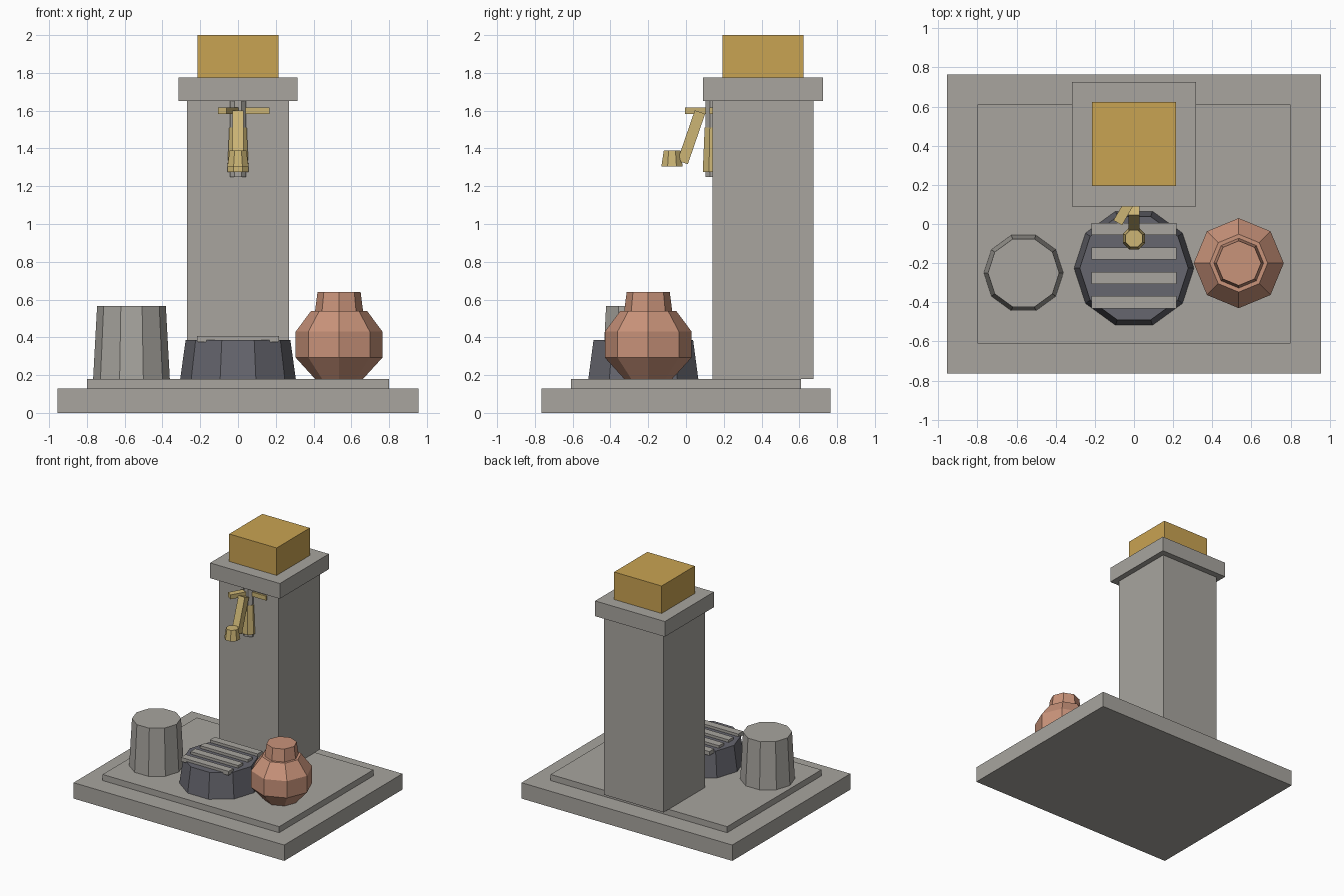
import bpy, bmesh, math
from mathutils import Matrix, Vector

default = bpy.data.objects.get("Cube")
if default:
    bpy.data.objects.remove(default, do_unlink=True)


def material(name, *rgb):
    """Flat material from 0-255 sRGB values."""
    col = [((c / 255 + 0.055) / 1.055) ** 2.4 for c in rgb] + [1.0]
    m = bpy.data.materials.new(name)
    m.use_nodes = True
    m.diffuse_color = col
    m.node_tree.nodes["Principled BSDF"].inputs["Base Color"].default_value = col
    return m


STONE = material("stone grey", 168, 165, 159)
DARK = material("dark slate", 102, 102, 110)
GOLD = material("gold", 201, 163, 82)
BRASS = material("pale brass", 204, 181, 117)
CLAY = material("terracotta", 201, 147, 122)


def finish(name, bm, mat):
    bmesh.ops.recalc_face_normals(bm, faces=bm.faces)
    mesh = bpy.data.meshes.new(name)
    bm.to_mesh(mesh)
    bm.free()
    mesh.materials.append(mat)
    obj = bpy.data.objects.new(name, mesh)
    bpy.context.collection.objects.link(obj)
    return obj


def box(name, mat, x, y, z, turn=None):
    """Box from (min, max) ranges, optionally placed by a matrix."""
    bm = bmesh.new()
    bmesh.ops.create_cube(bm, size=1)
    for v in bm.verts:
        v.co = Vector([r[0] + (c + 0.5) * (r[1] - r[0]) for c, r in zip(v.co, (x, y, z))])
    if turn:
        bm.transform(turn)
    return finish(name, bm, mat)


def lathe(name, mat, x, y, sides, profile, spin=0.0):
    """Closed faceted solid from (radius, height) rings."""
    bm = bmesh.new()
    rings = []
    for r, z in profile:
        angles = [spin + math.tau * i / sides for i in range(sides)]
        rings.append([bm.verts.new((x + r * math.cos(a), y + r * math.sin(a), z)) for a in angles])
    for low, high in zip(rings, rings[1:]):
        for i in range(sides):
            j = (i + 1) % sides
            bm.faces.new((low[i], low[j], high[j], high[i]))
    bm.faces.new(rings[0][::-1])
    bm.faces.new(rings[-1])
    return finish(name, bm, mat)


# Stepped base and pillar
box("base_slab", STONE, (-0.955, 0.955), (-0.765, 0.765), (0, 0.13))
box("base_step", STONE, (-0.8, 0.8), (-0.61, 0.61), (0.13, 0.18))
box("pillar", STONE, (-0.27, 0.27), (0.14, 0.675), (0.18, 1.65))
box("pillar_cap", STONE, (-0.316, 0.316), (0.09, 0.725), (1.65, 1.775))
box("gold_block", GOLD, (-0.215, 0.215), (0.193, 0.623), (1.775, 2.0))

# Upturned bucket
lathe("bucket", STONE, -0.564, -0.25, 10, [(0.203, 0.18), (0.182, 0.565)])

# Drain with four slats
lathe("drain_drum", DARK, 0, -0.226, 10, [(0.306, 0.18), (0.277, 0.387)])
for i in range(4):
    y = -0.431 + i * 0.125
    box(f"drain_slat_{i + 1}", STONE, (-0.216, 0.216), (y, y + 0.062), (0.375, 0.408))

# Clay pot and its neck
lathe("pot_body", CLAY, 0.535, -0.2, 8,
      [(0.127, 0.18), (0.23, 0.293), (0.23, 0.43), (0.148, 0.54)])
lathe("pot_neck", CLAY, 0.535, -0.2, 8, [(0.127, 0.54), (0.114, 0.64)])

# Pump pipe with flared sleeve, half sunk into the pillar
EIGHTH = math.pi / 8
lathe("pump_pipe", STONE, 0, 0.145, 8, [(0.045, 1.25), (0.045, 1.65)], EIGHTH)
lathe("pump_sleeve", BRASS, 0, 0.145, 8, [(0.061, 1.275), (0.05, 1.51)], EIGHTH)

# Three-spoke tap wheel
for i in range(3):
    turn = Matrix.Translation((0, 0.15, 1.6)) @ Matrix.Rotation(math.tau * i / 3, 4, "Z")
    box(f"wheel_spoke_{i + 1}", BRASS, (0, 0.166), (-0.025, 0.025), (-0.018, 0.018), turn)

# Sloping spout and nozzle
slope = Matrix.Translation((0, 0.028, 1.459)) @ Matrix.Rotation(math.radians(-19), 4, "X")
box("spout_arm", BRASS, (-0.029, 0.029), (-0.029, 0.029), (-0.141, 0.141), slope)
lathe("spout_nozzle", BRASS, 0, -0.074, 8, [(0.061, 1.305), (0.047, 1.39)], EIGHTH)
